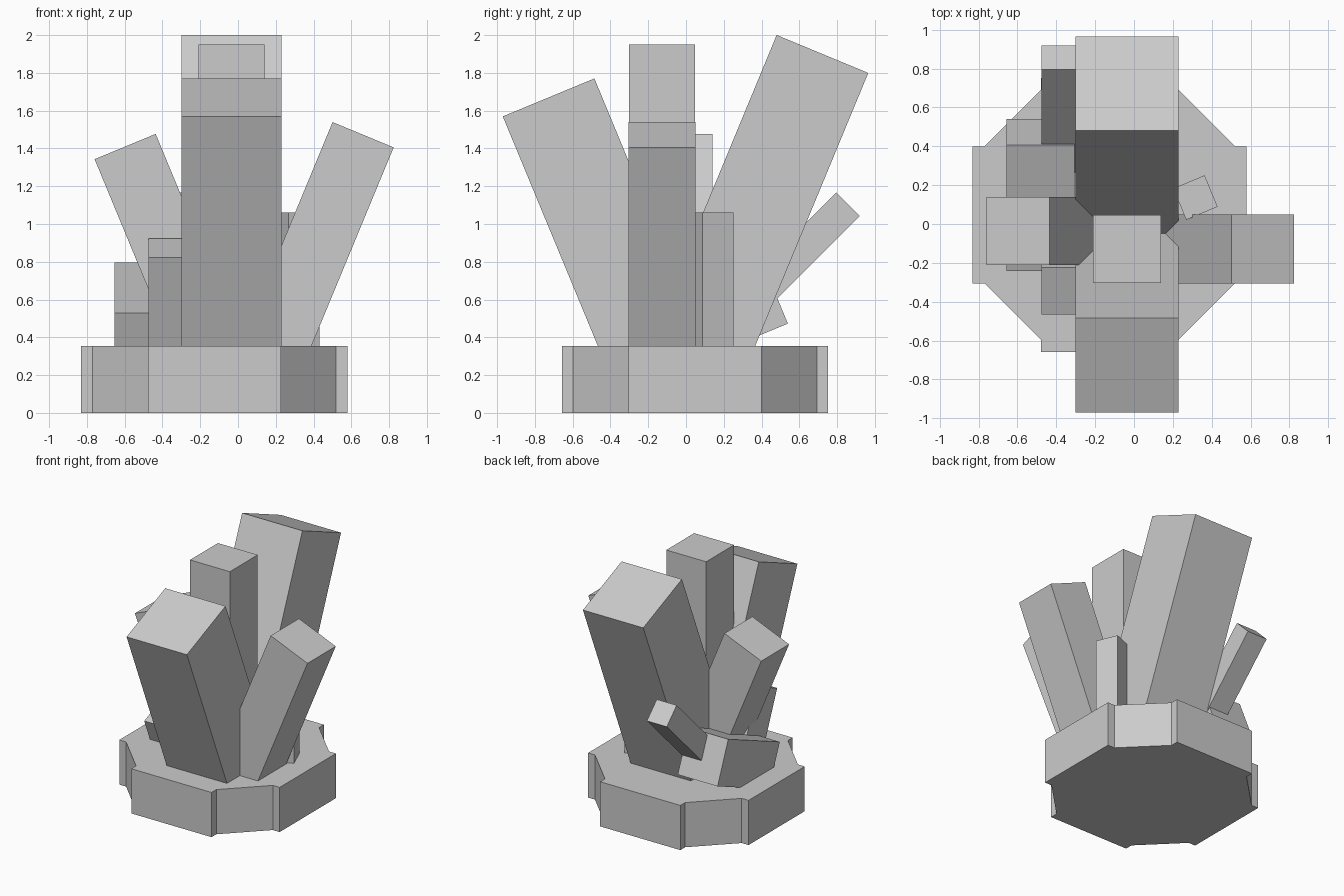
import bpy, bmesh
from math import radians, cos
from mathutils import Matrix, Vector

if "Cube" in bpy.data.objects:
    bpy.data.objects.remove(bpy.data.objects["Cube"])

def finish(name, bm):
    bmesh.ops.recalc_face_normals(bm, faces=bm.faces)
    mesh = bpy.data.meshes.new(name)
    bm.to_mesh(mesh)
    bm.free()
    obj = bpy.data.objects.new(name, mesh)
    bpy.context.collection.objects.link(obj)
    return obj

def shard(name, top, wx, wy, axis='X', angle=0, length=None):
    """Square-ended block hung from the centre of its top face, then tilted."""
    if length is None:  # run down into the base
        length = (top[2] - 0.19) / cos(radians(angle))
    bm = bmesh.new()
    bmesh.ops.create_cube(bm, size=1)
    bmesh.ops.translate(bm, verts=bm.verts, vec=(0, 0, -0.5))
    bmesh.ops.scale(bm, verts=bm.verts, vec=(wx, wy, length))
    bmesh.ops.transform(bm, verts=bm.verts,
                        matrix=Matrix.Translation(top) @ Matrix.Rotation(radians(angle), 4, axis))
    return finish(name, bm)

# Stepped octagonal base: one quarter of the outline, repeated four times
quarter = [(0.705, -0.3525), (0.705, 0.3525), (0.645, 0.3525), (0.3525, 0.645)]
bm = bmesh.new()
verts = []
for i in range(4):
    turn = Matrix.Rotation(radians(90 * i), 4, 'Z')
    for x, y in quarter:
        verts.append(bm.verts.new(Vector((-0.125, 0.0475, 0)) + turn @ Vector((x, y, 0))))
face = bm.faces.new(verts)
ext = bmesh.ops.extrude_face_region(bm, geom=[face], use_keep_orig=True)
bmesh.ops.translate(bm, vec=(0, 0, 0.355),
                    verts=[v for v in ext['geom'] if isinstance(v, bmesh.types.BMVert)])
finish("base", bm)

# Large crystals
shard("center_crystal", (-0.035, -0.1275, 1.95), 0.35, 0.35)
shard("back_crystal", (-0.035, 0.7225, 1.90), 0.53, 0.525, 'X', -22.5)
shard("front_crystal", (-0.035, -0.7275, 1.67), 0.53, 0.525, 'X', 22.5)
shard("left_crystal", (-0.5975, -0.035, 1.41), 0.35, 0.35, 'Y', -22.5)
shard("right_crystal", (0.6625, -0.1275, 1.4725), 0.35, 0.355, 'Y', 22.5)

# Small crystals
shard("front_left_crystal", (-0.30, -0.345, 0.872), 0.35, 0.2625, 'X', 22.5)
shard("low_block", (-0.48, 0.082, 0.662), 0.35, 0.70, 'X', 22.5, 0.35)
shard("slanted_crystal", (-0.3875, 0.8575, 1.105), 0.175, 0.175, 'X', -45, 0.75)

# Upright twisted crystal
twisted = shard("twisted_crystal", (0.316, 0.136, 1.06), 0.175, 0.175, 'Z', 22.5, 0.85)
